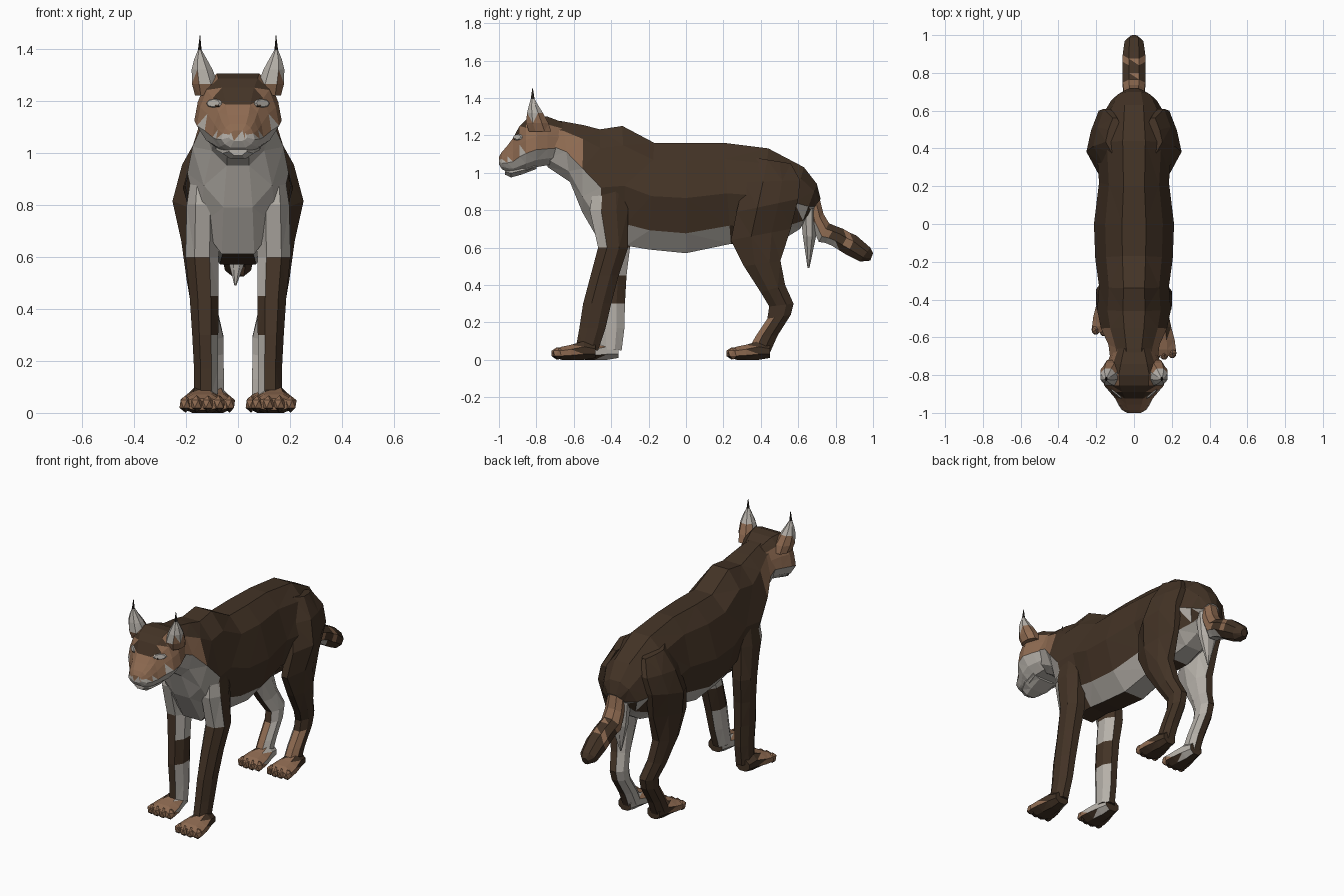
import bpy, bmesh, math
from mathutils import Vector, Matrix
from mathutils.bvhtree import BVHTree

if "Cube" in bpy.data.objects:
    bpy.data.objects.remove(bpy.data.objects["Cube"])

DARK, TAN, PALE, BLACK = range(4)
MATS = []
for name, col in (("dark_brown_fur", (0.056, 0.033, 0.019)), ("tan_fur", (0.27, 0.145, 0.082)),
                  ("pale_grey_fur", (0.47, 0.44, 0.40)), ("black_fur", (0.02, 0.016, 0.013))):
    m = bpy.data.materials.new(name)
    m.diffuse_color = (*col, 1)
    m.use_nodes = True
    m.node_tree.nodes["Principled BSDF"].inputs["Base Color"].default_value = m.diffuse_color
    MATS.append(m)

# Half cross-sections: (fraction from first to second point, relative half width)
ROUND = [(0, .45), (.3, 1), (.7, 1), (1, .45)]
THIGH = [(0, .3), (.34, 1), (.68, .72), (1, .25)]
TORSO = [(0, .3), (.16, .72), (.5, 1), (.82, .75), (1, .32)]
SKULL = [(0, .48), (.16, .76), (.4, .92), (.66, 1), (.86, .78), (1, .45)]


def ring(a, b, hw, cx=0, prof=ROUND):
    """Closed section between side points a and b (y, z), mirrored about cx."""
    def pt(t, w, s):
        return Vector((cx + s * w * hw, a[0] + (b[0] - a[0]) * t, a[1] + (b[1] - a[1]) * t))
    return [pt(t, w, 1) for t, w in prof] + [pt(t, w, -1) for t, w in reversed(prof)]


def finish(bm, name, rule):
    bmesh.ops.recalc_face_normals(bm, faces=bm.faces)
    bm.normal_update()
    for f in bm.faces:
        f.material_index = rule(f.calc_center_median(), f.normal)
    me = bpy.data.meshes.new(name)
    bm.to_mesh(me)
    for m in MATS:
        me.materials.append(m)
    ob = bpy.data.objects.new(name, me)
    bpy.context.collection.objects.link(ob)
    return ob


def loft(name, rings, rule):
    bm = bmesh.new()
    vs = [[bm.verts.new(p) for p in r] for r in rings]
    n = len(vs[0])
    for a, b in zip(vs, vs[1:]):
        for i in range(n):
            bm.faces.new((a[i], a[(i + 1) % n], b[(i + 1) % n], b[i]))
    bm.faces.new(vs[0])
    bm.faces.new(vs[-1])
    bmesh.ops.triangulate(bm, faces=bm.faces)
    finish(bm, name, rule)
    return bm


# Torso and neck
def torso_rule(c, n):
    if c.y < -.46:
        if c.z < 1.0 + (-.5 - c.y) * .55:
            return PALE
        return TAN if c.y < -.56 and n.z < .55 else DARK
    if -.33 < c.y < .25 and c.z < .70:
        return DARK if abs(c.x) < .06 and c.y < -.02 and n.z < -.9 else PALE
    return PALE if c.y > .42 and n.z < -.45 else DARK

T = [((.72, .86), (.66, .78), .06), ((.70, .94), (.61, .70), .12), ((.63, 1.03), (.53, .65), .165),
     ((.44, 1.13), (.40, .62), .20), ((.20, 1.16), (.24, .62), .185), ((0, 1.16), (0, .57), .212),
     ((-.17, 1.16), (-.2, .59), .205), ((-.34, 1.25), (-.32, .61), .185),
     ((-.46, 1.232), (-.45, .61), .195), ((-.55, 1.255), (-.555, .79), .175),
     ((-.66, 1.275), (-.62, .95), .135), ((-.78, 1.29), (-.74, 1.03), .12)]
loft("torso", [ring(a, b, w, 0, TORSO) for a, b, w in T], torso_rule).free()


# Head
def head_rule(c, n):
    if c.y > -.93 and c.z > 1.2 and abs(c.x) < .09 and n.z > .35:
        return DARK
    return PALE if c.z < (1.115 if c.y > -.9 else 1.068) else TAN

H = [(-.66, 1.27, 1.06, .11), (-.74, 1.30, 1.04, .145), (-.80, 1.305, 1.03, .168),
     (-.855, 1.285, 1.01, .158), (-.89, 1.25, 1.0, .128), (-.925, 1.185, .995, .098),
     (-.955, 1.145, 1.005, .084), (-.985, 1.11, 1.02, .064), (-1.0, 1.085, 1.045, .035)]
head = loft("head", [ring((y, t), (y, b), w, 0, SKULL) for y, t, b, w in H], head_rule)
J = [(-.80, 1.07, 1.02, .09), (-.88, 1.06, .99, .085), (-.935, 1.05, .975, .06), (-.968, 1.04, .99, .035)]
loft("lower_jaw", [ring((y, t), (y, b), w) for y, t, b, w in J], lambda c, n: PALE).free()

# Painted plates laid on the face
tree = BVHTree.FromBMesh(head)
head.free()


def plate(name, x, z, rx, rz, lift, mat):
    hit, nor, _, _ = tree.ray_cast(Vector((x, -2, z)), Vector((0, 1, 0)))
    if hit is None:
        return
    if nor.y > 0:
        nor = -nor
    bm = bmesh.new()
    rot = nor.to_track_quat('Z', 'Y').to_matrix().to_4x4()
    bmesh.ops.create_cone(bm, cap_ends=True, segments=8, radius1=1, radius2=.8, depth=.006,
                          matrix=Matrix.Translation(hit + nor * lift) @ rot @ Matrix.Diagonal((rx, rz, 1, 1)))
    finish(bm, name, lambda c, n: mat)

for s, side in ((1, "right"), (-1, "left")):
    plate("eye_patch_" + side, s * .092, 1.19, .04, .018, .002, PALE)
    plate("eye_" + side, s * .078, 1.18, .011, .006, .004, DARK)


# Ears with tufts
def ear_rule(c, n):
    if c.z > 1.385:
        return BLACK
    if c.z < 1.265 or (c.z < 1.3 and abs(c.x) > .15):
        return TAN
    return PALE if n.y < .2 or c.z > 1.31 else TAN

for s, side in ((1, "right"), (-1, "left")):
    E = [(1.22, .125, .04, -.84, -.72), (1.265, .127, .05, -.855, -.735), (1.32, .138, .04, -.85, -.765),
         (1.36, .144, .024, -.84, -.79), (1.395, .147, .007, -.83, -.81), (1.45, .146, .001, -.822, -.818)]
    loft("ear_" + side, [ring((f, z), (b, z), w, s * x) for z, x, w, f, b in E], ear_rule).free()


# Paws with toes
def paw(name, cx, heel, side, wide=1):
    def rule(c, n):
        if n.x * side < -.6 and c.y > heel - .15:
            return PALE
        return DARK if c.y > heel - .09 or n.z < -.7 else TAN
    P = [(0, .08, .01, .045), (.06, .10, 0, .058), (.13, .08, 0, .076), (.18, .07, 0, .082), (.215, .055, .012, .075)]
    loft(name, [ring((heel - d, t), (heel - d, b), w * wide, cx) for d, t, b, w in P], rule).free()
    bm = bmesh.new()
    for i in range(4):
        k = i - 1.5
        loc = Vector((cx + k * .042 * wide, heel - .21 + abs(k) * .008, .034))
        bmesh.ops.create_icosphere(bm, subdivisions=1, radius=1,
                                   matrix=Matrix.Translation(loc) @ Matrix.Diagonal((.025 * wide, .032, .033, 1)))
    finish(bm, name + "_toes", lambda c, n: DARK if n.z < -.7 else TAN)


# Legs: (front point, back point, centre x, half width)
FRONT = [((-.48, 1.02), (-.34, 1.02), .135, .03), ((-.515, .80), (-.31, .80), .135, .062),
         ((-.47, .6), (-.31, .6), .138, .064), ((-.51, .45), (-.36, .45), .130, .056),
         ((-.55, .3), (-.40, .3), .126, .05), ((-.57, .17), (-.43, .17), .123, .046),
         ((-.59, .06), (-.47, .05), .123, .045)]
REAR = [((.37, 1.08), (.56, 1.05), .10, .05), ((.31, .95), (.61, .96), .14, .075),
        ((.27, .79), (.60, .86), .165, .087),
        ((.24, .64), (.56, .70), .150, .068), ((.31, .50), (.505, .53), .145, .052),
        ((.40, .36), (.53, .40), .125, .048), ((.445, .285), (.575, .30), .102, .046),
        ((.435, .22), (.56, .24), .10, .044), ((.375, .13), (.49, .13), .098, .044),
        ((.335, .06), (.45, .04), .098, .045)]

for s, side in ((1, "right"), (-1, "left")):
    def front_rule(c, n):
        if c.z > .6:
            return PALE if n.y < -.35 else DARK
        inner = n.x * s < -.5
        return PALE if inner and (c.z < .27 or c.z > .42) else DARK

    def rear_rule(c, n):
        if n.x * s < -.4 and c.z < .85:
            return PALE
        return TAN if c.z < .22 and n.y < -.5 else DARK

    # the left foreleg stands further back towards the paw
    def sh(p):
        return (p[0] + (max(0, .65 - p[1]) * .21 if s < 0 else 0), p[1])
    loft("front_leg_" + side, [ring(sh(a), sh(b), w, s * x) for a, b, x, w in FRONT], front_rule).free()
    loft("rear_leg_" + side, [ring(a, b, w, s * x, THIGH if i < 4 else ROUND)
                              for i, (a, b, x, w) in enumerate(REAR)], rear_rule).free()
    paw("front_paw_" + side, s * .138, -.485 if s > 0 else -.36, s, 1.02)
    paw("rear_paw_" + side, .108 if s > 0 else -.09, .45, s, .92)


# Tail, with patches, and the pale tuft beneath it
def tail_rule(c, n):
    if c.y > .925:
        return DARK
    if n.z < -.3 and c.y < .80:
        return PALE
    if c.y > .80:
        return TAN if .855 < c.y < .885 else DARK
    return DARK if .765 < c.y < .785 else TAN

L = [((.71, .88), (.64, .83), .05), ((.735, .78), (.67, .72), .056), ((.765, .73), (.71, .63), .06),
     ((.80, .715), (.745, .625), .06), ((.84, .70), (.78, .61), .06), ((.875, .68), (.82, .585), .06),
     ((.91, .665), (.86, .56), .06), ((.985, .60), (.93, .525), .05), ((1.0, .57), (.985, .53), .02)]
loft("tail", [ring(a, b, w) for a, b, w in L], tail_rule).free()
loft("under_tail_tuft", [ring((.61, .82), (.70, .84), .07), ring((.625, .66), (.695, .66), .055),
                         ring((.65, .49), (.66, .49), .004, -.01)], lambda c, n: PALE).free()
